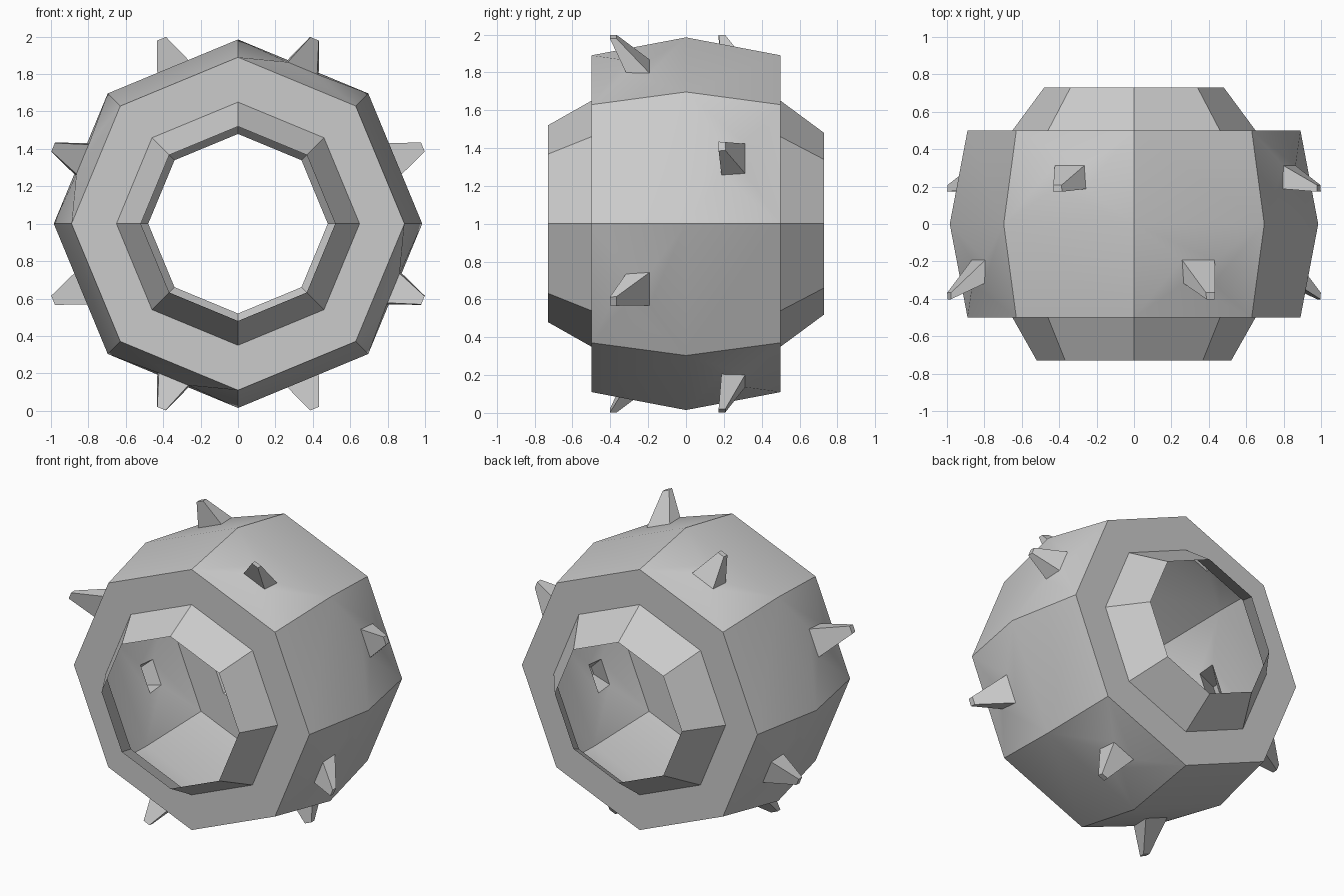
import bpy, bmesh
from math import sin, cos, radians
from mathutils import Vector

if "Cube" in bpy.data.objects:
    bpy.data.objects.remove(bpy.data.objects["Cube"])

SIDES = 8
CENTRE = Vector((0, 0, 1))


def polar(radius, degrees, y):
    """Point around the wheel axle, which runs along y."""
    a = radians(degrees)
    return CENTRE + Vector((radius * cos(a), y, radius * sin(a)))


def lathe(bm, profile):
    """Octagonal open shell from (y, radius) pairs; returns faces[band][segment]."""
    step = 360 / SIDES
    rings = [[bm.verts.new(polar(r, i * step, y)) for i in range(SIDES)] for y, r in profile]
    return [[bm.faces.new((a[i], a[(i + 1) % SIDES], b[(i + 1) % SIDES], b[i]))
             for i in range(SIDES)] for a, b in zip(rings, rings[1:])]


def raise_face(bm, face, centre, scale_t, scale_y, tangent):
    """Replace a quad by a smaller one at centre, joined by four sloped quads."""
    old = list(face.verts)
    mid = face.calc_center_median()
    new = []
    for v in old:
        d = v.co - mid
        new.append(bm.verts.new(centre + tangent * d.dot(tangent) * scale_t
                                + Vector((0, d.y * scale_y, 0))))
    bm.faces.remove(face)
    for i in range(4):
        j = (i + 1) % 4
        bm.faces.new((old[i], old[j], new[j], new[i]))
    return bm.faces.new(new)


def finish(bm, name):
    mesh = bpy.data.meshes.new(name)
    bm.to_mesh(mesh)
    bm.free()
    obj = bpy.data.objects.new(name, mesh)
    bpy.context.collection.objects.link(obj)
    bpy.ops.object.select_all(action='DESELECT')
    obj.select_set(True)
    bpy.context.view_layer.objects.active = obj
    bpy.ops.object.shade_smooth_by_angle(angle=radians(30))
    return obj


# Outer shell: flat side, two tread bands, flat side
bm = bmesh.new()
bands = lathe(bm, [(-0.5, 0.65), (-0.5, 0.89), (0, 0.985), (0.5, 0.89), (0.5, 0.65)])

# Spikes alternate between the back and front tread bands, all leaning forward
for i in range(SIDES):
    front = i % 2 == 1
    face = bands[1 if front else 2][i]
    angle = (i + 0.5) * 360 / SIDES
    a = radians(angle)
    tangent = Vector((-sin(a), 0, cos(a)))
    base = raise_face(bm, face, polar(0.9, angle, -0.255 if front else 0.25), 0.25, 0.25, tangent)
    raise_face(bm, base, polar(1.07, angle, -0.385 if front else 0.19), 0.28, 0.28, tangent)

bmesh.ops.recalc_face_normals(bm, faces=bm.faces)
# Open shell: make sure the treads face outward
bm.normal_update()
if sum(f.normal.dot(f.calc_center_median() - CENTRE) for f in bm.faces) < 0:
    bmesh.ops.reverse_faces(bm, faces=bm.faces)
finish(bm, "spiked_shell")

# Open tapered hub rims, the front opening slightly wider
for name, y0, y1, rim in (("front_hub", -0.5, -0.73, 0.52), ("back_hub", 0.5, 0.73, 0.48)):
    bm = bmesh.new()
    lathe(bm, [(y0, 0.65), (y1, rim)])
    bm.normal_update()
    flip = [f for f in bm.faces if f.normal.dot(f.calc_center_median() - CENTRE) < 0]
    bmesh.ops.reverse_faces(bm, faces=flip)
    finish(bm, name)
